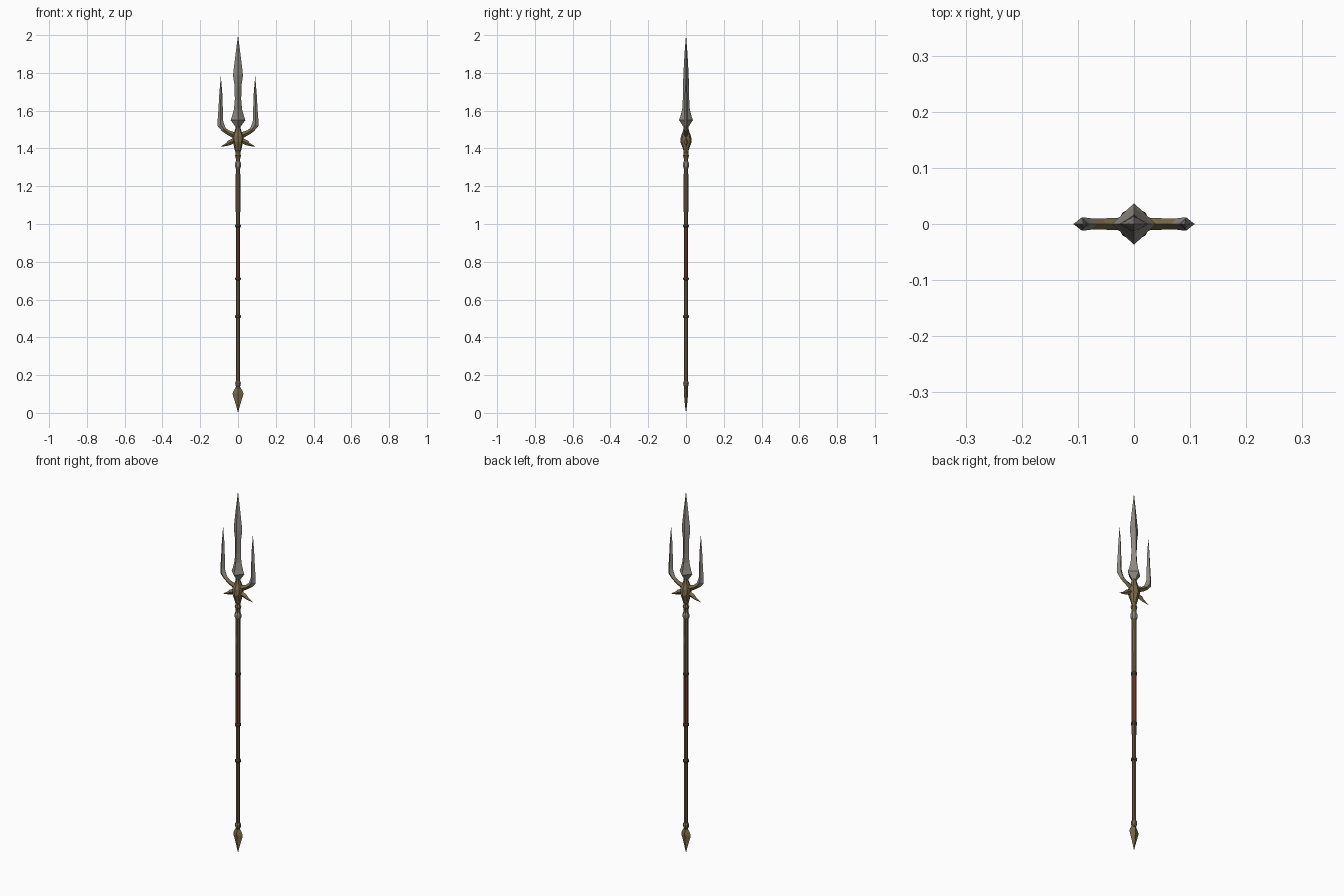
import bpy, bmesh, math
from mathutils import Vector


def mat(name, rgb):
    m = bpy.data.materials.new(name)
    m.diffuse_color = (*rgb, 1)
    return m


STEEL = mat("steel", (0.27, 0.25, 0.22))
BRONZE = mat("bronze", (0.20, 0.145, 0.07))
WOOD = mat("shaft brown", (0.155, 0.11, 0.06))
LEATHER = mat("red leather", (0.18, 0.05, 0.025))
DARK = mat("dark ring metal", (0.11, 0.085, 0.055))


def loft(name, rows, sides, mats, turn=0.0, rule=None, mirror=False):
    """Skin sections (x, z, half width in the path plane, half depth in y)."""
    bm = bmesh.new()
    pts = [Vector((r[0], 0, r[1])) for r in rows]
    rings = []
    for i, (p, r) in enumerate(zip(pts, rows)):
        d = (pts[min(i + 1, len(pts) - 1)] - pts[max(i - 1, 0)]).normalized()
        side = Vector((d.z, 0, -d.x))
        if r[2] == 0:
            rings.append([bm.verts.new(p)])
            continue
        ring = []
        for k in range(sides):
            a = turn + 2 * math.pi * k / sides
            ring.append(bm.verts.new(p + side * (math.cos(a) * r[2]) + Vector((0, math.sin(a) * r[3], 0))))
        rings.append(ring)
    for a, b in zip(rings, rings[1:]):
        for k in range(sides):
            j = (k + 1) % sides
            if len(b) == 1:
                bm.faces.new((a[k], a[j], b[0]))
            elif len(a) == 1:
                bm.faces.new((a[0], b[j], b[k]))
            else:
                bm.faces.new((a[k], a[j], b[j], b[k]))
    for ring in (rings[0], rings[-1]):
        if len(ring) > 2:
            bm.faces.new(ring)
    bmesh.ops.recalc_face_normals(bm, faces=bm.faces)
    if rule:
        for f in bm.faces:
            f.material_index = rule(f.calc_center_median())
    me = bpy.data.meshes.new(name)
    bm.to_mesh(me)
    bm.free()
    for m in mats:
        me.materials.append(m)
    ob = bpy.data.objects.new(name, me)
    bpy.context.collection.objects.link(ob)
    if mirror:
        ob.modifiers.new("mirror", 'MIRROR').use_axis[0] = True
    return ob


def lathe(name, prof, m, sides=8):
    return loft(name, [(0, z, r, r) for z, r in prof], sides, [m], math.pi / sides)


# Shaft in three lengths, red grip in the middle
lathe("lower_shaft", [(0.13, 0.011), (0.71, 0.0115)], WOOD)
lathe("grip", [(0.71, 0.0125), (0.99, 0.0125)], LEATHER)
lathe("upper_shaft", [(0.99, 0.0125), (1.18, 0.0135), (1.32, 0.0125)], WOOD)

# Rings along the shaft
for z in (0.51, 0.71, 0.99):
    lathe("shaft_ring", [(z - 0.008, 0.0125), (z - 0.004, 0.016), (z + 0.004, 0.016), (z + 0.008, 0.0125)], DARK)
lathe("butt_ring", [(0.132, 0.009), (0.146, 0.015), (0.16, 0.016), (0.168, 0.011)], BRONZE)

# Flat leaf-shaped butt spike
loft("butt_spike", [(0, 0.0, 0, 0), (0, 0.045, 0.012, 0.006), (0, 0.1, 0.029, 0.011),
                    (0, 0.112, 0.026, 0.011), (0, 0.142, 0.009, 0.008)], 4, [BRONZE])

# Neck socket
lathe("neck_collar", [(1.295, 0.013), (1.305, 0.018), (1.32, 0.018), (1.332, 0.013)], STEEL)
lathe("neck", [(1.325, 0.012), (1.35, 0.013), (1.362, 0.017), (1.372, 0.013), (1.40, 0.015)], BRONZE)

# Faceted hub
loft("hub", [(0, 1.375, 0.012, 0.012), (0, 1.395, 0.018, 0.015), (0, 1.435, 0.027, 0.03),
             (0, 1.465, 0.03, 0.027), (0, 1.49, 0.019, 0.017), (0, 1.51, 0.012, 0.012),
             (0, 1.53, 0.014, 0.014)], 8, [BRONZE])

# Short side spikes under the prongs
loft("side_spike", [(0.0, 1.45, 0.018, 0.014), (0.03, 1.437, 0.013, 0.011), (0.046, 1.43, 0.013, 0.010),
                    (0.06, 1.421, 0.008, 0.006), (0.093, 1.409, 0, 0)], 4, [BRONZE], mirror=True)

# Curved outer prongs: bronze arms, steel points
loft("outer_prong", [(0.0, 1.468, 0.02, 0.014), (0.03, 1.474, 0.015, 0.011), (0.055, 1.485, 0.012, 0.010),
                     (0.076, 1.501, 0.013, 0.010), (0.091, 1.525, 0.018, 0.012), (0.094, 1.55, 0.014, 0.011),
                     (0.092, 1.60, 0.012, 0.010), (0.091, 1.69, 0.008, 0.007), (0.091, 1.785, 0, 0)],
     4, [BRONZE, STEEL], rule=lambda c: int(c.z > 1.5), mirror=True)

# Central blade with flared base
loft("central_blade", [(0, 1.515, 0.014, 0.014), (0, 1.532, 0.026, 0.025), (0, 1.55, 0.039, 0.037),
                       (0, 1.568, 0.032, 0.030), (0, 1.61, 0.021, 0.020), (0, 1.66, 0.017, 0.017),
                       (0, 1.73, 0.018, 0.016), (0, 1.785, 0.026, 0.014), (0, 1.81, 0.024, 0.013),
                       (0, 1.90, 0.013, 0.008), (0, 2.0, 0, 0)], 4, [STEEL])
